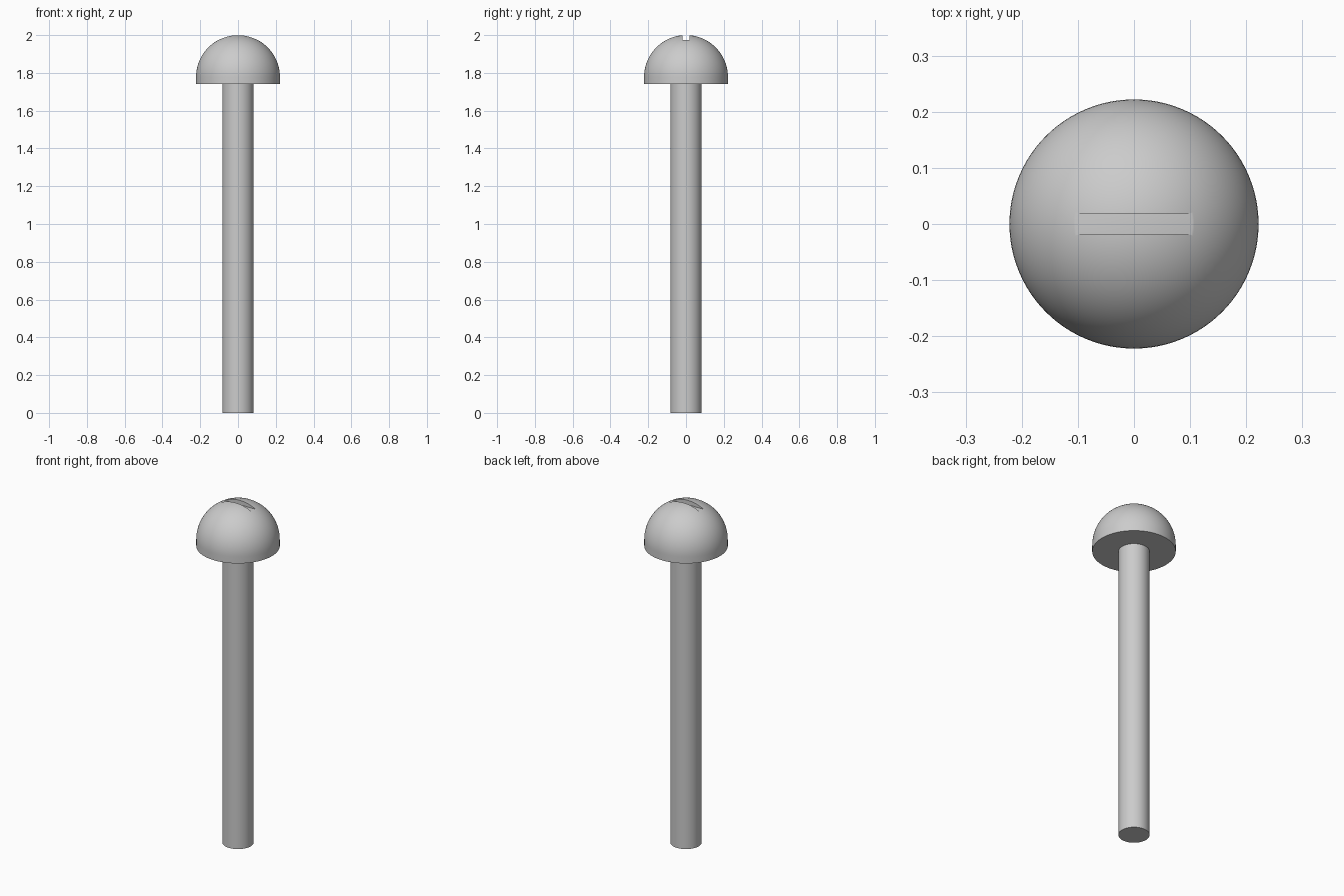
import bpy, bmesh, math
from mathutils import Matrix

cube = bpy.data.objects.get("Cube")
if cube:
    bpy.data.objects.remove(cube, do_unlink=True)

HEAD_R, SHAFT_R = 0.222, 0.083
HEAD_BASE, TOP = 1.74, 2.0
SEGMENTS = 96

steel = bpy.data.materials.new("steel grey")
steel.use_nodes = True
colour = (0.6, 0.6, 0.6, 1)
steel.diffuse_color = colour
steel.node_tree.nodes["Principled BSDF"].inputs["Base Color"].default_value = colour


def make_object(name, bm):
    mesh = bpy.data.meshes.new(name)
    bmesh.ops.recalc_face_normals(bm, faces=bm.faces)
    bm.to_mesh(mesh)
    bm.free()
    obj = bpy.data.objects.new(name, mesh)
    bpy.context.collection.objects.link(obj)
    mesh.materials.append(steel)
    return obj


def lathe(name, profile):
    """Turn an (r, z) profile, starting and ending on the axis, around z."""
    bm = bmesh.new()
    verts = [bm.verts.new((r, 0, z)) for r, z in profile]
    edges = [bm.edges.new(pair) for pair in zip(verts, verts[1:])]
    bmesh.ops.spin(bm, geom=verts + edges, cent=(0, 0, 0), axis=(0, 0, 1),
                   angle=math.tau, steps=SEGMENTS)
    bmesh.ops.remove_doubles(bm, verts=bm.verts, dist=1e-5)
    return make_object(name, bm)


def smooth(obj):
    bpy.ops.object.select_all(action="DESELECT")
    obj.select_set(True)
    bpy.context.view_layer.objects.active = obj
    bpy.ops.object.shade_smooth_by_angle(angle=math.radians(30))


# Shaft: plain rod with flat ends
shaft = lathe("shaft", [(0, 0), (SHAFT_R, 0), (SHAFT_R, HEAD_BASE), (0, HEAD_BASE)])
smooth(shaft)

# Head: hemisphere on a short straight rim
centre = TOP - HEAD_R
rings = 28
dome = [(HEAD_R * math.cos(a), centre + HEAD_R * math.sin(a))
        for a in (math.pi / 2 * i / rings for i in range(rings))]
head = lathe("head", [(0, HEAD_BASE), (HEAD_R, HEAD_BASE)] + dome + [(0, TOP)])

# Driver slot cut straight across the crown
bm = bmesh.new()
bmesh.ops.create_cube(bm, size=1, matrix=Matrix.Translation((0, 0, 2.024))
                      @ Matrix.Diagonal((0.6, 0.038, 0.1, 1)))
cutter = make_object("slot_cutter", bm)
cutter.hide_render = True
slot = head.modifiers.new("slot", "BOOLEAN")
slot.operation, slot.solver, slot.object = "DIFFERENCE", "EXACT", cutter
bpy.context.view_layer.objects.active = head
bpy.ops.object.modifier_apply(modifier="slot")
bpy.data.objects.remove(cutter, do_unlink=True)
smooth(head)
